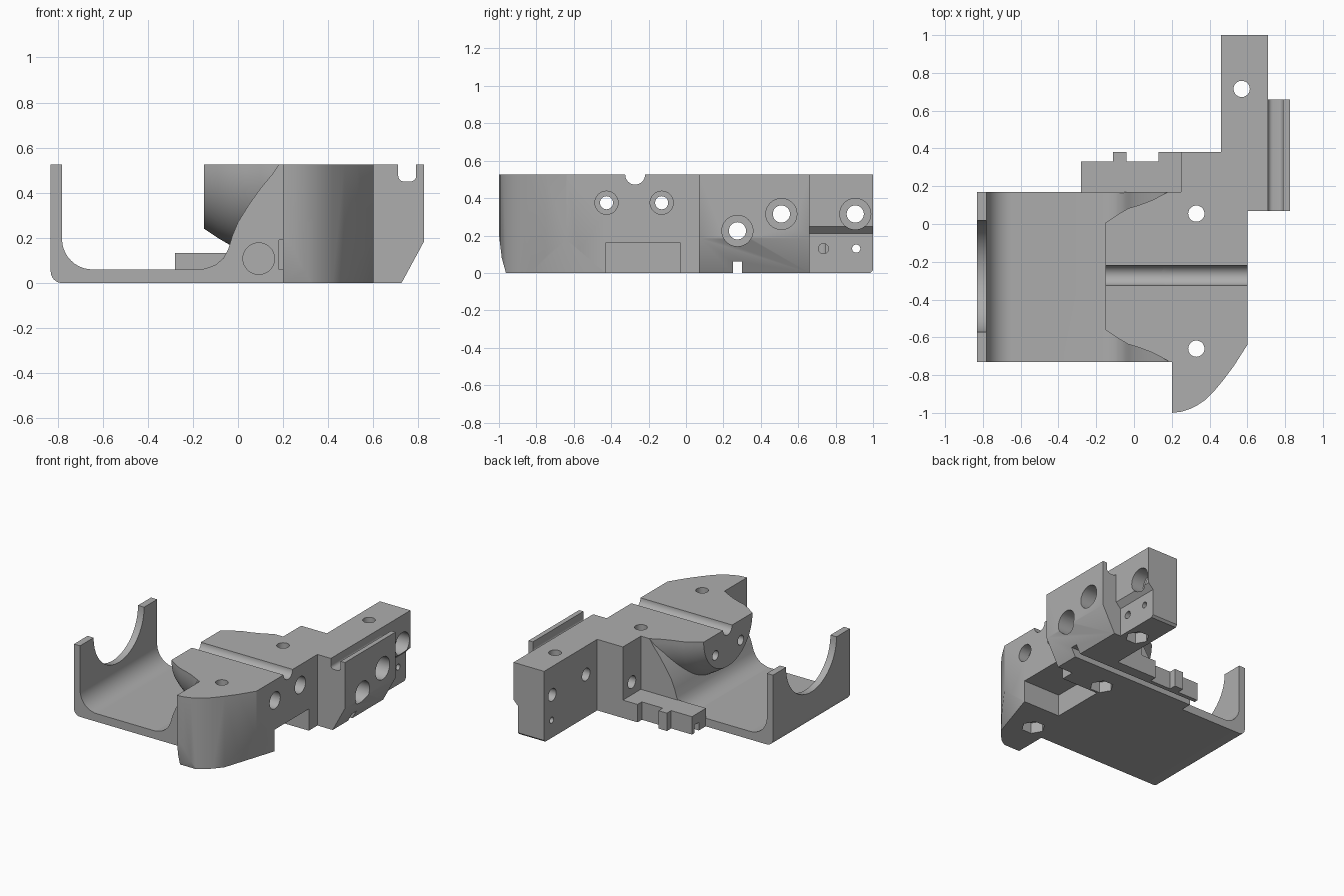
import bpy, bmesh
from math import pi, cos, sin, radians
from mathutils import Vector, Matrix

if "Cube" in bpy.data.objects:
    bpy.data.objects.remove(bpy.data.objects["Cube"])

grey = bpy.data.materials.new("plain grey")
grey.use_nodes = True
colour = (0.42, 0.42, 0.42, 1)
grey.diffuse_color = colour
grey.node_tree.nodes["Principled BSDF"].inputs["Base Color"].default_value = colour

TOP = 0.525
MID = -0.277      # centre line of the cradle in y


def finish(name, bm):
    bmesh.ops.recalc_face_normals(bm, faces=bm.faces)
    mesh = bpy.data.meshes.new(name)
    bm.to_mesh(mesh)
    bm.free()
    ob = bpy.data.objects.new(name, mesh)
    bpy.context.collection.objects.link(ob)
    mesh.materials.append(grey)
    return ob


def prism(name, points, low, high, axis="z"):
    """Extrude a 2D outline along an axis (outline is xy, xz or yz)."""
    place = {"z": lambda a, b, c: (a, b, c),
             "y": lambda a, b, c: (a, c, b),
             "x": lambda a, b, c: (c, a, b)}[axis]
    bm = bmesh.new()
    ends = [[bm.verts.new(place(a, b, c)) for a, b in points] for c in (low, high)]
    for ring in ends:
        bm.faces.new(ring)
    n = len(points)
    for i in range(n):
        j = (i + 1) % n
        bm.faces.new((ends[0][i], ends[0][j], ends[1][j], ends[1][i]))
    return finish(name, bm)


def box(name, x, y, z):
    return prism(name, [(x[0], y[0]), (x[1], y[0]), (x[1], y[1]), (x[0], y[1])], *z)


def arc(cx, cz, r, start, end, steps=10):
    angles = [radians(start + (end - start) * i / steps) for i in range(steps + 1)]
    return [(cx + r * cos(a), cz + r * sin(a)) for a in angles]


def rod(a, b, r, low, high, axis, sides=32):
    return prism("cutter", arc(a, b, r, 0, 360 - 360 / sides, sides - 1), low, high, axis)


def cut(targets, cutters):
    for cutter in cutters:
        for ob in targets:
            mod = ob.modifiers.new("cut", "BOOLEAN")
            mod.operation = "DIFFERENCE"
            mod.solver = "EXACT"
            mod.object = cutter
            bpy.context.view_layer.objects.active = ob
            bpy.ops.object.modifier_apply(modifier=mod.name)
        bpy.data.objects.remove(cutter)


# Cradle: thin floor curving up into the left wall
outline = ([(0.2, 0), (0.2, 0.06)] + arc(-0.645, 0.195, 0.135, 270, 180)
           + [(-0.78, TOP), (-0.83, TOP)] + arc(-0.78, 0.05, 0.05, 180, 270, 6))
cradle = prism("cradle", outline, -0.73, 0.17, "y")
cut([cradle], [rod(MID, TOP, 0.295, -1, -0.6, "x", 64)])

# Inner wall with a sweeping fillet out of the floor
wall = prism("inner_wall", [(0.2, 0.01), (-0.18, 0.055), (-0.14, 0.066), (-0.1, 0.08),
             (-0.065, 0.11), (-0.043, 0.15), (-0.025, 0.21), (0.0, 0.27), (0.05, 0.35),
             (0.1, 0.42), (0.15, 0.48), (0.18, TOP), (0.2, TOP)], -0.73, 0.17, "y")

# Half-round boss that flares into the inner wall
bm = bmesh.new()
rings = []
for x, r in ((-0.15, 0.285), (-0.09, 0.325), (-0.03, 0.36), (0.03, 0.378),
             (0.1, 0.405), (0.18, 0.447), (0.21, 0.447)):
    rings.append([bm.verts.new((x, y, z)) for y, z in arc(MID, TOP, r, 180, 360, 40)])
for a, b in zip(rings, rings[1:]):
    for i in range(len(a)):
        j = (i + 1) % len(a)
        bm.faces.new((a[i], a[j], b[j], b[i]))
bm.faces.new(rings[0])
bm.faces.new(rings[-1])
boss = finish("flared_boss", bm)

# Main block with the rounded nose and the rear arm
block = prism("main_block", [(0.2, -1), (0.25, -0.994), (0.3, -0.978), (0.34, -0.957),
              (0.38, -0.93), (0.42, -0.89), (0.47, -0.83), (0.53, -0.75), (0.6, -0.64),
              (0.6, 0.07), (0.71, 0.07), (0.71, 1), (0.46, 1), (0.46, 0.38),
              (0.25, 0.38), (0.25, 0.17), (0.2, 0.17)], 0, TOP)

# Side rail with a rounded channel in its top
rail = prism("side_rail", [(0.7, 0), (0.725, 0), (0.825, 0.185), (0.825, TOP), (0.79, TOP)]
             + arc(0.765, 0.475, 0.025, 0, -90, 5) + arc(0.735, 0.475, 0.025, 270, 180, 5)
             + [(0.71, TOP), (0.7, TOP)], 0.07, 0.66, "y")

# Stepped tab along the back of the cradle
tab = prism("rear_tab", [(-0.28, 0.165), (0.26, 0.165), (0.26, 0.38), (0.13, 0.38),
            (0.13, 0.33), (-0.04, 0.33), (-0.04, 0.38), (-0.11, 0.38), (-0.11, 0.33),
            (-0.28, 0.33)], 0, 0.132)

# Bolt holes along x, with counterbores from the right
for y, z, face, depth, big, small in ((0.275, 0.225, 0.9, 0.2, 0.083, 0.046),
                                      (0.51, 0.315, 0.9, 0.2, 0.083, 0.046),
                                      (0.905, 0.315, 0.9, 0.29, 0.083, 0.046),
                                      (-0.425, 0.375, 0.7, 0.18, 0.062, 0.035),
                                      (-0.13, 0.375, 0.7, 0.18, 0.062, 0.035)):
    cut([block, rail, boss, wall], [rod(y, z, small, -0.5, 1, "x")])
    cut([block, rail], [rod(y, z, big, face - depth, face + 0.1, "x")])
cut([block], [rod(0.91, 0.13, 0.022, 0.3, 1, "x"), rod(0.735, 0.13, 0.027, 0.6, 1, "x")])

# Vertical screw holes with hexagonal nut pockets underneath
for x, y in ((0.33, 0.055), (0.33, -0.66), (0.57, 0.715)):
    cut([block], [rod(x, y, 0.043, -0.1, 1, "z"), rod(x, y, 0.08, -0.1, 0.08, "z", 6)])

# Cable groove on top, side pocket, and the narrow slot underneath
cut([block, boss, wall], [rod(MID + 0.005, TOP, 0.053, -0.4, 0.9, "x")])
cut([block], [box("cutter", (0.3, 0.8), (-0.43, -0.03), (-0.1, 0.16))])
cut([block, rail, tab], [box("cutter", (-0.5, 1), (0.25, 0.3), (-0.1, 0.06))])

# Round pocket and slit in the front of the inner wall
cut([wall, cradle], [rod(0.092, 0.108, 0.07, -0.9, -0.63, "y")])
cut([wall], [box("cutter", (0.182, 0.3), (-0.9, -0.6), (0.06, 0.19))])

# Recessed lower side and bevelled foot of the rear arm
cut([block], [prism("cutter", [(0.672, -0.1), (0.672, 0.21), (0.711, 0.25), (0.9, 0.25),
                               (0.9, -0.1)], 0.66, 1.2, "y"),
              prism("cutter", [(0.975, -0.01), (1.01, 0.025), (1.1, -0.01)], 0, 1, "x")])

# Tapered nose bottom and the slanted lower corner
cut([block], [prism("cutter", [(-0.96, -0.01), (-0.985, 0.08), (-1.002, 0.22),
                               (-1.2, 0.22), (-1.2, -0.01)], 0, 1, "x")])
corner = [Vector(p) for p in ((0.6, -0.63, 0.17), (0.6, -0.43, 0), (0.47, -0.83, 0))]
centre = sum(corner, Vector()) / 3
corner = [centre + (p - centre) * 1.3 for p in corner]
normal = (corner[1] - corner[0]).cross(corner[2] - corner[0]).normalized()
if normal.x < 0:
    normal.negate()
bm = bmesh.new()
for p in corner:
    bm.verts.new(p)
    bm.verts.new(p + normal * 0.3)
bmesh.ops.convex_hull(bm, input=bm.verts)
cut([block], [finish("cutter", bm)])

# Smooth the curved faces and keep the edges crisp
bpy.ops.object.select_all(action="DESELECT")
for ob in (cradle, wall, boss, block, rail, tab):
    ob.select_set(True)
bpy.context.view_layer.objects.active = block
bpy.ops.object.shade_smooth_by_angle(angle=radians(30))
